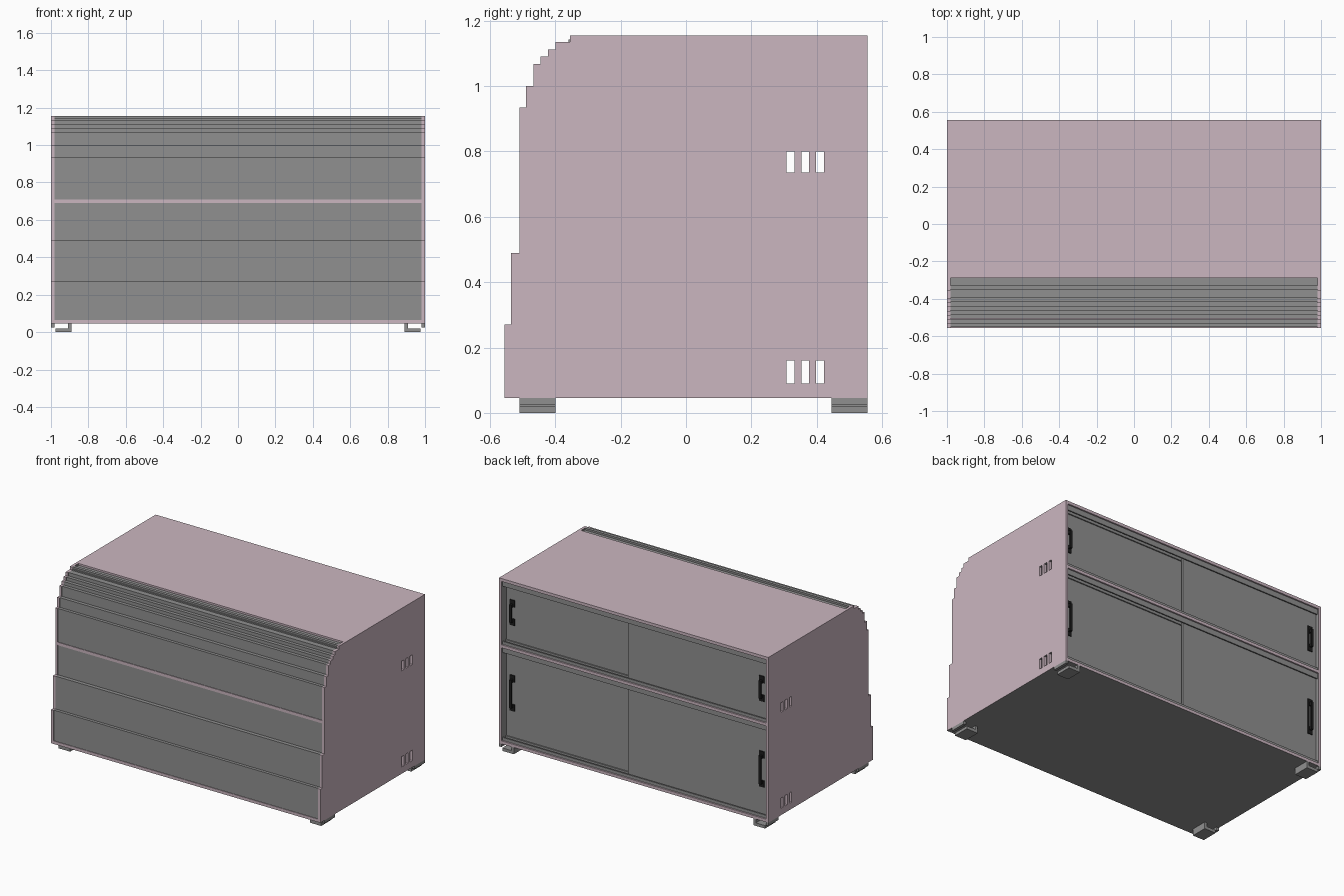
import bpy, bmesh
from mathutils import Vector

old = bpy.data.objects.get("Cube")
if old:
    bpy.data.objects.remove(old, do_unlink=True)


def material(name, rgb):
    m = bpy.data.materials.new(name)
    m.use_nodes = True
    m.diffuse_color = (*rgb, 1)
    m.node_tree.nodes["Principled BSDF"].inputs["Base Color"].default_value = (*rgb, 1)
    return m


PINK = material("pale pink board", (0.60, 0.47, 0.53))
GREY = material("mid grey panel", (0.28, 0.28, 0.28))
BLACK = material("black handle", (0.012, 0.012, 0.012))


def finish(bm, name, *mats):
    bmesh.ops.recalc_face_normals(bm, faces=bm.faces)
    me = bpy.data.meshes.new(name)
    bm.to_mesh(me)
    bm.free()
    ob = bpy.data.objects.new(name, me)
    bpy.context.collection.objects.link(ob)
    for m in mats:
        me.materials.append(m)
    return ob


def add_box(bm, x, y, z):
    """Add a box from (min, max) ranges."""
    vs = bmesh.ops.create_cube(bm, size=1)["verts"]
    for v in vs:
        v.co = Vector([(a + b) / 2 + c * (b - a) for (a, b), c in zip((x, y, z), v.co)])


def boxes(name, ranges, *mats):
    bm = bmesh.new()
    for r in ranges:
        add_box(bm, *r)
    return finish(bm, name, *mats)


def paint(ob, axis, sign, index):
    """Give faces that look along one axis another material."""
    for p in ob.data.polygons:
        if p.normal[axis] * sign > 0.9:
            p.material_index = index


# Stepped front outline: depth of each step and the height where it ends
BACK, BASE, TOP, INNER, T = 0.555, 0.045, 1.155, 0.982, 0.02
STEPS = [(-0.555, 0.27), (-0.535, 0.49), (-0.51, 0.935), (-0.49, 1.0), (-0.467, 1.068),
         (-0.445, 1.09), (-0.422, 1.112), (-0.40, 1.135), (-0.355, TOP)]

# Side panels with vent slots
outline, z0 = [], BASE
for y, z1 in STEPS:
    outline += [(y, z0), (y, z1)]
    z0 = z1
outline += [(BACK, TOP), (BACK, BASE)]

slots = boxes("vent_cutter", [((-1.2, 1.2), (y - 0.012, y + 0.012), z)
                              for y in (0.32, 0.365, 0.41)
                              for z in ((0.09, 0.16), (0.735, 0.80))])
slots.hide_render = True

for side, name in ((-1, "right_side_panel"), (1, "left_side_panel")):
    bm = bmesh.new()
    face = bm.faces.new([bm.verts.new((side * INNER, y, z)) for y, z in outline])
    ext = bmesh.ops.extrude_face_region(bm, geom=[face])["geom"]
    bmesh.ops.translate(bm, vec=(side * (1 - INNER), 0, 0),
                        verts=[g for g in ext if isinstance(g, bmesh.types.BMVert)])
    panel = finish(bm, name, PINK, GREY)
    cut = panel.modifiers.new("vents", "BOOLEAN")
    cut.object, cut.operation, cut.solver = slots, "DIFFERENCE", "EXACT"
    bpy.context.view_layer.objects.active = panel
    bpy.ops.object.modifier_apply(modifier=cut.name)
    paint(panel, 0, -side, 1)
    paint(panel, 2, -1, 1)
bpy.data.objects.remove(slots, do_unlink=True)

# Horizontal boards
W = (-INNER, INNER)
floor = boxes("floor_board", [(W, (-0.555, BACK), (BASE, BASE + T))], PINK, GREY)
paint(floor, 2, -1, 1)
boxes("middle_shelf", [(W, (-0.51, BACK), (0.69, 0.71))], PINK)
boxes("top_board", [(W, (-0.29, BACK), (TOP - T, TOP))], PINK)

# Stepped front slats, each reaching back over the next one
slats, z0 = [], BASE + T
for i, (y, z1) in enumerate(STEPS):
    back = STEPS[i + 1][0] + 0.02 if i + 1 < len(STEPS) else -0.33
    slats.append((W, (y + 0.004, back), (z0, z1)))
    z0 = z1
slats.append((W, (-0.36, -0.288), (TOP - 0.03, TOP - 0.012)))
boxes("front_slats", slats, GREY)

# Back openings: tracks, two overlapping sliding doors, handles
for level, lo, hi, h0, h1 in (("lower", BASE + T, 0.69, 0.26, 0.50),
                              ("upper", 0.71, TOP - T, 0.835, 1.005)):
    track = []
    for base, tip, lip in ((lo, lo + 0.006, lo + 0.02), (hi, hi - 0.006, hi - 0.035)):
        track.append((W, (0.475, 0.545), sorted((base, tip))))
        for y in (0.475, 0.506, 0.537):
            track.append((W, (y, y + 0.008), sorted((base, lip))))
    boxes(level + "_door_tracks", track, GREY)

    for name, x, y, hx in (("inner", (-0.06, INNER), (0.485, 0.503), 0.935),
                           ("outer", (-INNER, 0.06), (0.516, 0.528), -0.935)):
        boxes(f"{level}_{name}_door", [(x, y, (lo + 0.007, hi - 0.007))], GREY)
        f = y[1]
        g = f + 0.025
        bar = (hx - 0.008, hx + 0.008)
        plate = (hx - 0.018, hx + 0.018)
        boxes(f"{level}_{name}_handle",
              [(bar, (g - 0.008, g), (h0 + 0.025, h1 - 0.025)),
               (bar, (f, g), (h0 + 0.025, h0 + 0.045)),
               (bar, (f, g), (h1 - 0.045, h1 - 0.025)),
               (plate, (f, f + 0.006), (h0, h0 + 0.045)),
               (plate, (f, f + 0.006), (h1 - 0.045, h1)),
               ((hx + 0.008, hx + 0.018), (f, f + 0.006), (h0, h1))], BLACK)

# Feet: flat base with an inner upright and a tab under the side panel
for sx, side in ((-1, "right"), (1, "left")):
    for end, y in (("front", (-0.51, -0.40)), ("back", (0.445, BACK))):
        parts = [((0.89, 0.975), (0, 0.02)), ((0.89, 0.908), (0, BASE)),
                 ((INNER, 1.0), (0.024, BASE))]
        boxes(f"{end}_{side}_foot",
              [(sorted((sx * a, sx * b)), y, z) for (a, b), z in parts], GREY)
